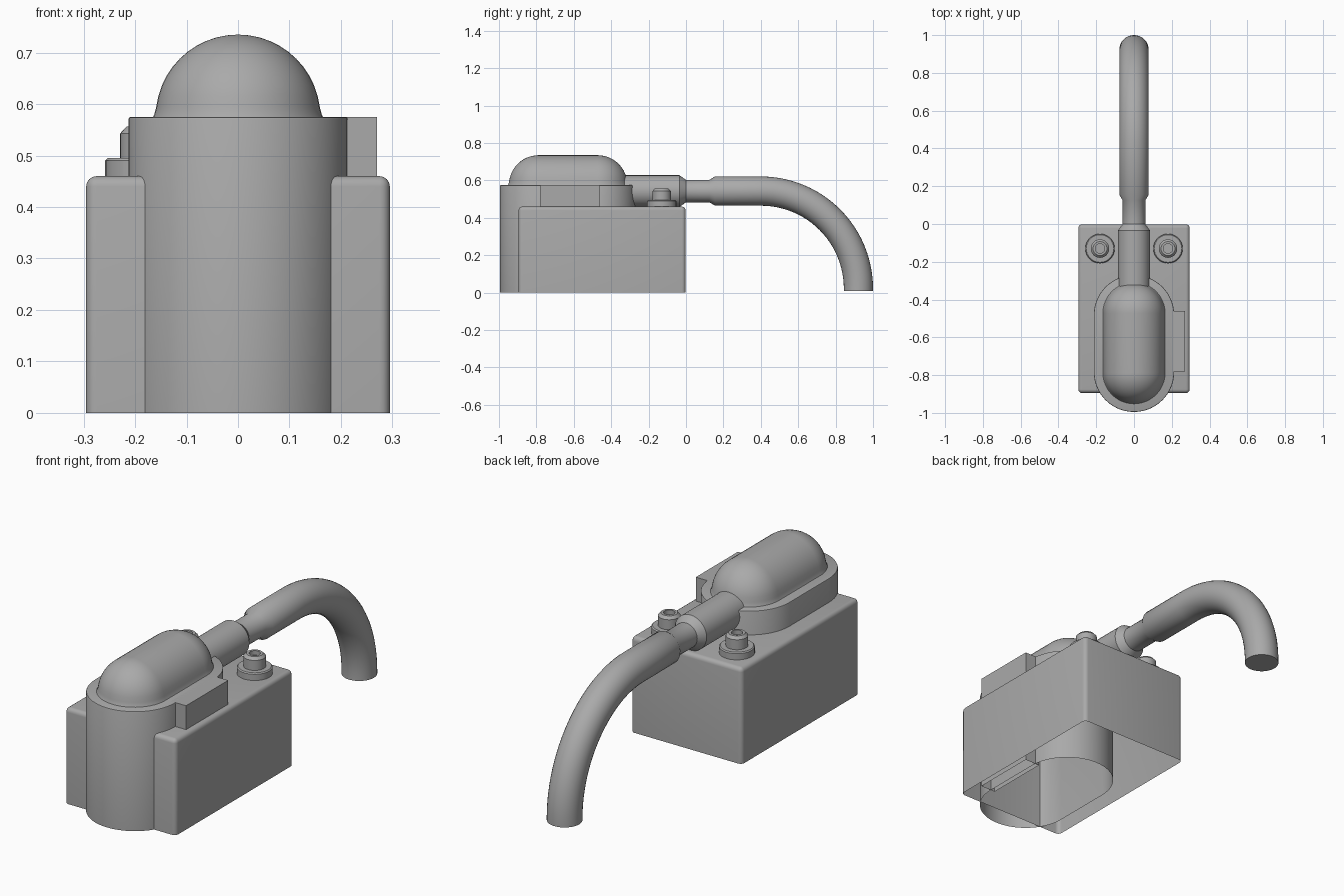
import bpy, bmesh
from math import sin, cos, pi, radians
from mathutils import Vector

cube = bpy.data.objects.get("Cube")
if cube:
    bpy.data.objects.remove(cube)

grey = bpy.data.materials.new("mid_grey")
grey.use_nodes = True
colour = (0.4, 0.4, 0.4, 1)
grey.diffuse_color = colour
grey.node_tree.nodes["Principled BSDF"].inputs["Base Color"].default_value = colour


def loft(name, rings, cap=True):
    """Skin a stack of equal rings, closing only the last one."""
    bm = bmesh.new()
    loops = [[bm.verts.new(p) for p in ring] for ring in rings]
    n = len(loops[0])
    for a, b in zip(loops, loops[1:]):
        for i in range(n):
            j = (i + 1) % n
            bm.faces.new((a[i], a[j], b[j], b[i]))
    if cap:
        bm.faces.new(loops[-1])
    bmesh.ops.remove_doubles(bm, verts=bm.verts, dist=1e-5)
    mesh = bpy.data.meshes.new(name)
    bm.to_mesh(mesh)
    bm.free()
    mesh.materials.append(grey)
    obj = bpy.data.objects.new(name, mesh)
    bpy.context.collection.objects.link(obj)
    bpy.ops.object.select_all(action="DESELECT")
    obj.select_set(True)
    bpy.context.view_layer.objects.active = obj
    bpy.ops.object.shade_smooth_by_angle(angle=radians(35))
    return obj


def rounded_ring(x0, x1, y0, y1, r, z, steps):
    """Rounded rectangle; becomes a stadium or circle when r is half the width."""
    pts = []
    corners = ((x1, y1, -1, -1), (x0, y1, 1, -1), (x0, y0, 1, 1), (x1, y0, -1, 1))
    for k, (x, y, sx, sy) in enumerate(corners):
        for s in range(steps + 1):
            a = (k + s / steps) * pi / 2
            pts.append((x + sx * r + r * cos(a), y + sy * r + r * sin(a), z))
    return pts


def solid(name, x0, x1, y0, y1, r, profile, steps=10, cap=True):
    """Rise through (inset, height) steps, open underneath."""
    rings = [rounded_ring(x0 + d, x1 - d, y0 + d, y1 - d, max(r - d, 0), z, steps)
             for d, z in profile]
    return loft(name, rings, cap)


def rounded_top(height, r, steps=4):
    """Wall profile with a rounded upper edge."""
    arc = [(r - r * cos(a), height - r + r * sin(a))
           for a in (i * pi / 2 / steps for i in range(steps + 1))]
    return [(0, 0)] + arc


# Base, column and side tab: thin shells standing on the ground
solid("base_housing", -0.295, 0.295, -0.895, -0.002, 0.02, rounded_top(0.46, 0.02), 4)
solid("column", -0.213, 0.213, -0.995, -0.27, 0.213, rounded_top(0.575, 0.005, 2), 14)
solid("side_tab", 0.19, 0.27, -0.78, -0.46, 0, [(0, 0), (0, 0.575)], 1)

# Domed cover with a small flare at its foot
R = 0.16
dome = [(-0.006, 0.573), (-0.003, 0.579), (0, 0.59)]
dome += [(R - R * cos(a), 0.575 + R * sin(a)) for a in (i * pi / 24 for i in range(1, 13))]
solid("domed_cover", -R, R, -0.947, -0.313, R, dome, 12, cap=False)

# Pair of socket-head bolts on washers
for side, x in (("left", 0.18), ("right", -0.18)):
    y = -0.13
    w, h = 0.078, 0.049
    solid(side + "_washer", x - w, x + w, y - w, y + w, w,
          [(0, 0.455), (0, 0.49), (0.005, 0.495)], 8)
    solid(side + "_bolt", x - h, x + h, y - h, y + h, h,
          [(0, 0.49), (0, 0.543), (0.012, 0.556), (0.024, 0.556), (0.024, 0.535)], 8)

# Outlet pipe: thick socket, narrow neck, then a hose curving to the ground
axis, bend, bend_y = 0.543, 0.522, 0.4
sections = [(-0.4, 0.085), (-0.035, 0.085), (0, 0.06),
            (0.125, 0.06), (0.155, 0.078)]
path = [(y, axis, 0, r) for y, r in sections]
for i in range(25):
    a = i / 24 * pi / 2
    path.append((bend_y + bend * sin(a), axis - bend + bend * cos(a), -a, 0.078))
path.append((bend_y + bend, 0.008, -pi / 2, 0.078))
rings = []
for y, z, tilt, r in path:
    up = Vector((0, -sin(tilt), cos(tilt)))
    rings.append([Vector((0, y, z)) + r * (up * cos(t) + Vector((sin(t), 0, 0)))
                  for t in (k * pi / 16 for k in range(32))])
loft("outlet_pipe", rings)
